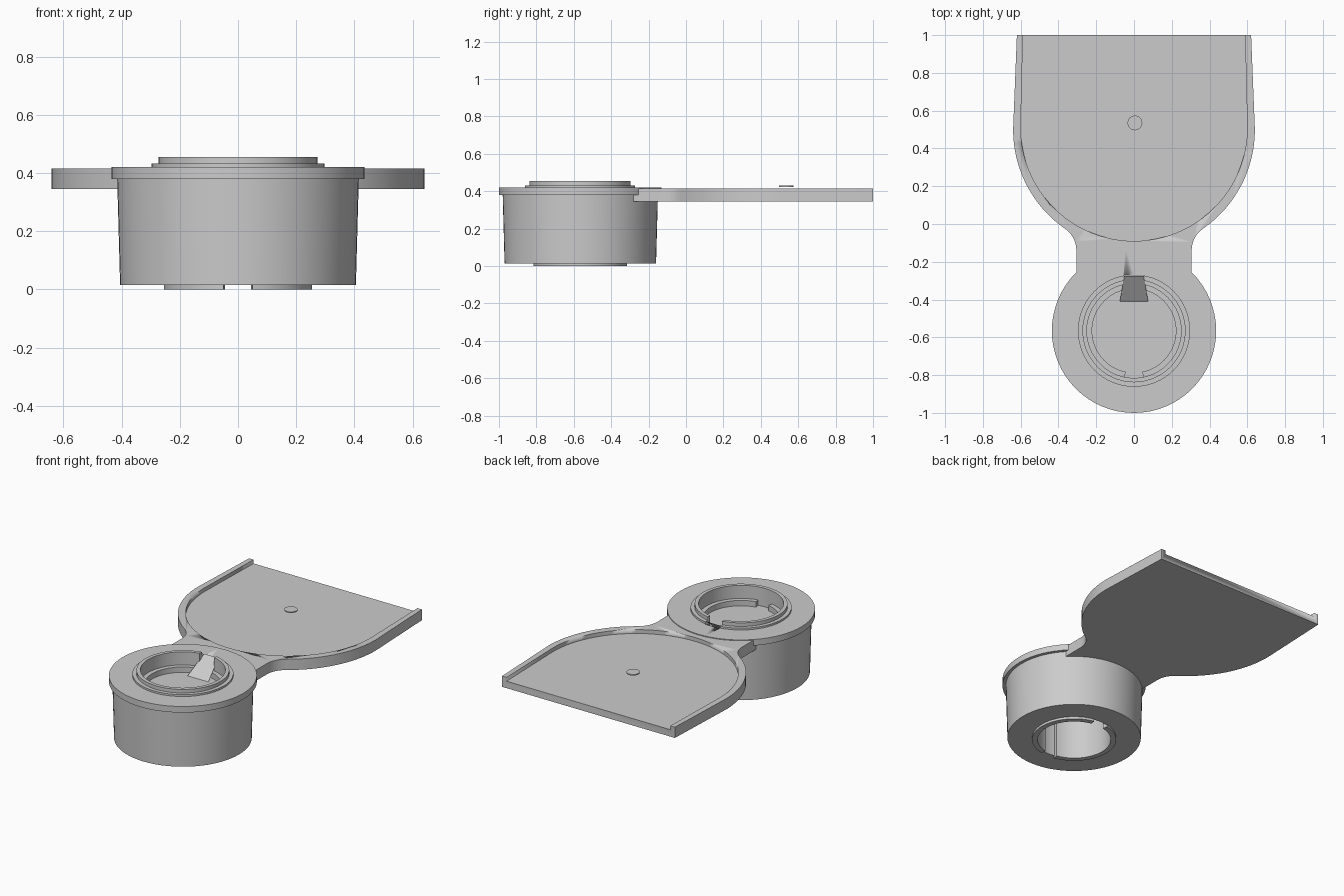
import bpy, bmesh, math
from mathutils import Vector

cube = bpy.data.objects.get("Cube")
if cube:
    bpy.data.objects.remove(cube, do_unlink=True)

grey = bpy.data.materials.new("plain grey")
grey.use_nodes = True
grey.diffuse_color = (0.6, 0.6, 0.6, 1)
grey.node_tree.nodes["Principled BSDF"].inputs["Base Color"].default_value = (0.6, 0.6, 0.6, 1)

CUP_Y = -0.565
SIDES = 64


def finish(bm, name, smooth=True):
    bmesh.ops.recalc_face_normals(bm, faces=bm.faces)
    mesh = bpy.data.meshes.new(name)
    bm.to_mesh(mesh)
    bm.free()
    mesh.materials.append(grey)
    obj = bpy.data.objects.new(name, mesh)
    bpy.context.collection.objects.link(obj)
    if smooth:
        bpy.ops.object.select_all(action="DESELECT")
        obj.select_set(True)
        bpy.context.view_layer.objects.active = obj
        bpy.ops.object.shade_smooth_by_angle(angle=math.radians(30))
    return obj


def lathe(name, profile, start=0.0, end=math.tau, steps=SIDES):
    """Sweep a closed (radius, height) profile around the cup axis."""
    bm = bmesh.new()
    full = end - start > math.tau - 0.001
    count = steps if full else steps + 1
    rings = []
    for i in range(count):
        a = start + (end - start) * i / steps
        rings.append([bm.verts.new((r * math.cos(a), CUP_Y + r * math.sin(a), z))
                      for r, z in profile])
    n = len(profile)
    for i in range(steps):
        a, b = rings[i], rings[(i + 1) % count]
        for j in range(n):
            k = (j + 1) % n
            bm.faces.new((a[j], b[j], b[k], a[k]))
    if not full:
        bm.faces.new(rings[0])
        bm.faces.new(rings[-1])
    return finish(bm, name)


def prism(name, outline, z0, z1):
    """Extrude a flat outline between two heights."""
    bm = bmesh.new()
    face = bm.faces.new([bm.verts.new((x, y, z0)) for x, y in outline])
    top = bmesh.ops.extrude_face_region(bm, geom=[face])["geom"]
    bmesh.ops.translate(bm, vec=Vector((0, 0, z1 - z0)),
                        verts=[v for v in top if isinstance(v, bmesh.types.BMVert)])
    return finish(bm, name)


def disc(name, x, y, r, z0, z1, sides=SIDES):
    ring = [(x + r * math.cos(math.tau * i / sides), y + r * math.sin(math.tau * i / sides))
            for i in range(sides)]
    return prism(name, ring, z0, z1)


def mirrored(half):
    """Complete a right-hand outline with its mirror image."""
    return half + [(-x, y) for x, y in reversed(half) if x > 0.001]


def arc(cx, cy, r, a0, a1, steps):
    return [(cx + r * math.cos(math.radians(a0 + (a1 - a0) * i / steps)),
             cy + r * math.sin(math.radians(a0 + (a1 - a0) * i / steps)))
            for i in range(steps + 1)]


def cut(target, cutter):
    cutter.hide_render = True
    mod = target.modifiers.new("cut", "BOOLEAN")
    mod.operation = "DIFFERENCE"
    mod.solver = "EXACT"
    mod.object = cutter
    bpy.ops.object.select_all(action="DESELECT")
    target.select_set(True)
    bpy.context.view_layer.objects.active = target
    bpy.ops.object.modifier_apply(modifier=mod.name)
    bpy.data.objects.remove(cutter, do_unlink=True)


# Tapered cup with flange and stepped collar
cup = lathe("cup_body", [(0.25, 0.015), (0.405, 0.015), (0.415, 0.38), (0.435, 0.38),
                         (0.435, 0.42), (0.297, 0.42), (0.297, 0.432), (0.273, 0.432),
                         (0.273, 0.455), (0.25, 0.455)])
cut(cup, prism("notch_cutter", [(-0.052, -0.38), (0.052, -0.38), (0.052, -0.267),
                                (-0.052, -0.267)], 0.37, 0.5))

# Split inner sleeve, open at the front and back
gap = 0.2
for side, turn in (("left", -math.pi / 2), ("right", math.pi / 2)):
    lathe("sleeve_" + side, [(0.222, 0), (0.255, 0), (0.255, 0.37), (0.222, 0.37)],
          turn + gap, turn + math.pi - gap, SIDES // 2)

# Closed web across the bore
disc("bore_web", 0, CUP_Y, 0.252, 0.30, 0.335)

# Small sloping tongue in the collar notch
bm = bmesh.new()
bm.faces.new([bm.verts.new(p) for p in ((-0.075, -0.41, 0.337), (0.075, -0.41, 0.337),
                                        (0.052, -0.275, 0.435), (-0.052, -0.275, 0.435))])
finish(bm, "notch_tongue", False)

# Flat plate: rounded end with filleted neck running into the cup
fillet = arc(0.445, -0.14, 0.14, 125, 180, 6)
half = [(0.62, 1.0)] + arc(0, 0.5, 0.64, 0, -50, 16) + fillet + [(0.305, -0.28)]
plate = prism("plate", mirrored(half), 0.345, 0.415)

# Shallow tray, open at the back edge
tray = [(0.587, 1.05), (0.588, 1.0)] + arc(0, 0.51, 0.6, 0, -90, 24)
cut(plate, prism("tray_cutter", mirrored(tray), 0.39, 0.5))

# Small round button above the tray
disc("button", 0.005, 0.535, 0.039, 0.423, 0.43, 24)
